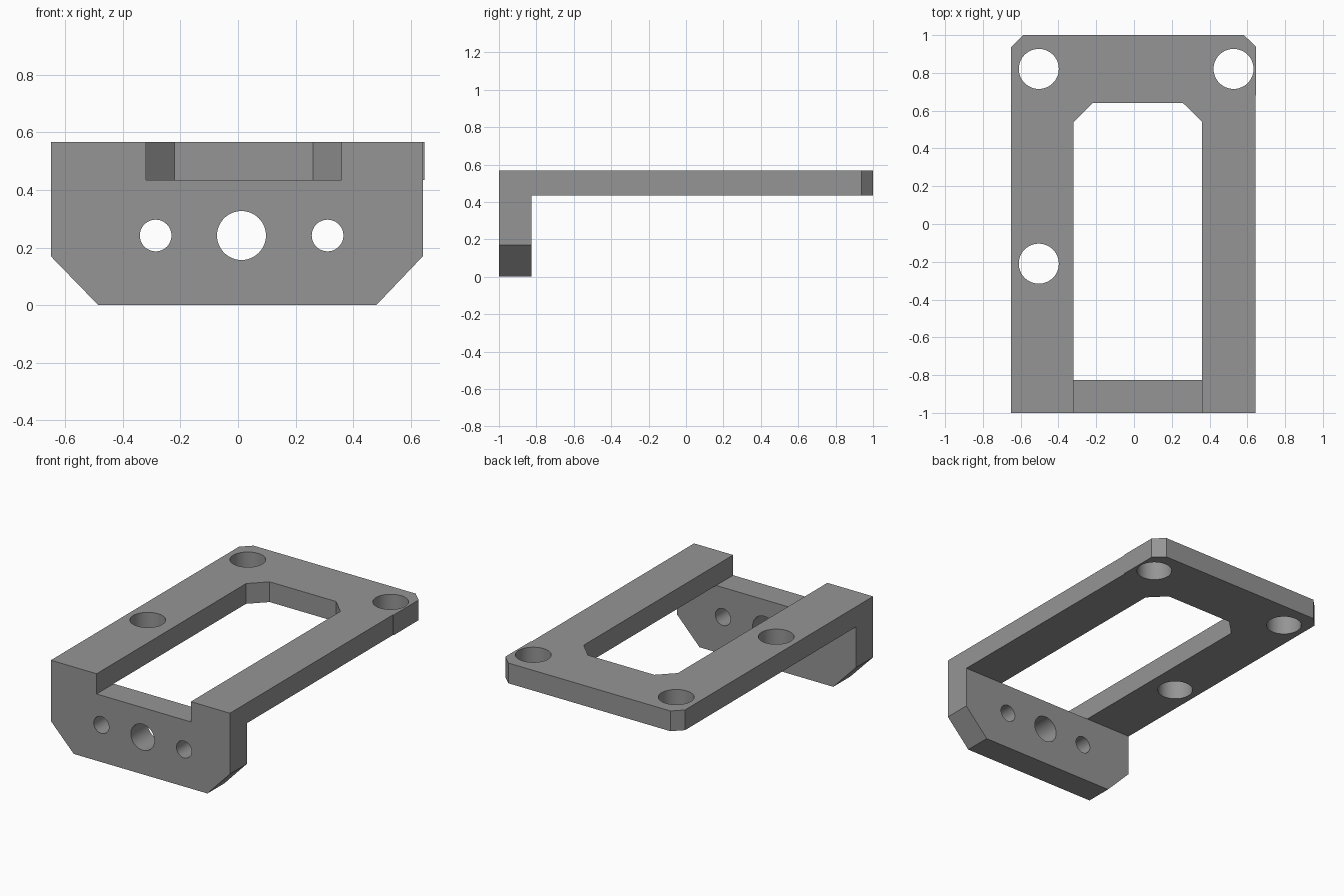
import bpy, bmesh, math
from mathutils import Matrix

if "Cube" in bpy.data.objects:
    bpy.data.objects.remove(bpy.data.objects["Cube"])

TOP, UNDER = 0.567, 0.435      # plate top and underside
FRONT, FLANGE_BACK = -1.0, -0.825

grey = bpy.data.materials.new("mid grey")
grey.diffuse_color = (0.3, 0.3, 0.3, 1)
grey.use_nodes = True
grey.node_tree.nodes["Principled BSDF"].inputs["Base Color"].default_value = grey.diffuse_color


def prism(name, points, start, end, axis):
    """Extrude a 2D outline along z (outline in xy) or y (outline in xz)."""
    def place(p, d):
        return (p[0], p[1], d) if axis == 'Z' else (p[0], d, p[1])
    bm = bmesh.new()
    face = bm.faces.new([bm.verts.new(place(p, start)) for p in points])
    ext = bmesh.ops.extrude_face_region(bm, geom=[face])
    shift = [0, 0, end - start] if axis == 'Z' else [0, end - start, 0]
    bmesh.ops.translate(bm, vec=shift,
                        verts=[v for v in ext['geom'] if isinstance(v, bmesh.types.BMVert)])
    bmesh.ops.recalc_face_normals(bm, faces=bm.faces)
    return finish(name, bm)


def finish(name, bm):
    mesh = bpy.data.meshes.new(name)
    bm.to_mesh(mesh)
    bm.free()
    mesh.materials.append(grey)
    obj = bpy.data.objects.new(name, mesh)
    bpy.context.collection.objects.link(obj)
    return obj


def drill(name, location, radius, axis):
    """Round cutter along z or y."""
    bm = bmesh.new()
    turn = Matrix.Rotation(math.pi / 2, 4, 'X') if axis == 'Y' else Matrix()
    bmesh.ops.create_cone(bm, cap_ends=True, segments=48, radius1=radius, radius2=radius,
                          depth=0.5, matrix=Matrix.Translation(location) @ turn)
    return finish(name, bm)


def combine(target, other, operation):
    """Apply a boolean and remove the helper."""
    bpy.context.view_layer.objects.active = target
    mod = target.modifiers.new(operation.lower(), 'BOOLEAN')
    mod.operation, mod.solver, mod.object = operation, 'EXACT', other
    bpy.ops.object.modifier_apply(modifier=mod.name)
    bpy.data.objects.remove(other)


# Front flange with clipped lower corners and a slot in its top edge
bracket = prism("bracket", [(-0.65, TOP), (-0.65, 0.17), (-0.485, 0), (0.48, 0), (0.642, 0.17),
                            (0.642, TOP), (0.36, TOP), (0.36, UNDER), (-0.32, UNDER),
                            (-0.32, TOP)], FRONT, FLANGE_BACK, 'Y')

# U-shaped top plate with chamfered outer and inner corners
plate = prism("plate", [(-0.65, FRONT), (-0.32, FRONT), (-0.32, 0.54), (-0.22, 0.64),
                        (0.26, 0.64), (0.36, 0.54), (0.36, FRONT), (0.642, FRONT),
                        (0.642, 0.68), (0.647, 0.68), (0.647, 0.938), (0.582, 1),
                        (-0.588, 1), (-0.65, 0.938)], UNDER, TOP, 'Z')
combine(bracket, plate, 'UNION')

# Plate mounting holes
for x, y in ((-0.504, 0.821), (0.527, 0.821), (-0.504, -0.21)):
    combine(bracket, drill("plate_hole", (x, y, 0.5), 0.106, 'Z'), 'DIFFERENCE')

# Flange holes: large centre bore and two screw holes
for x, r in ((-0.286, 0.055), (0.012, 0.085), (0.311, 0.055)):
    combine(bracket, drill("flange_hole", (x, -0.91, 0.242), r, 'Y'), 'DIFFERENCE')

bracket.select_set(True)
bpy.context.view_layer.objects.active = bracket
bpy.ops.object.shade_smooth_by_angle(angle=math.radians(30))
